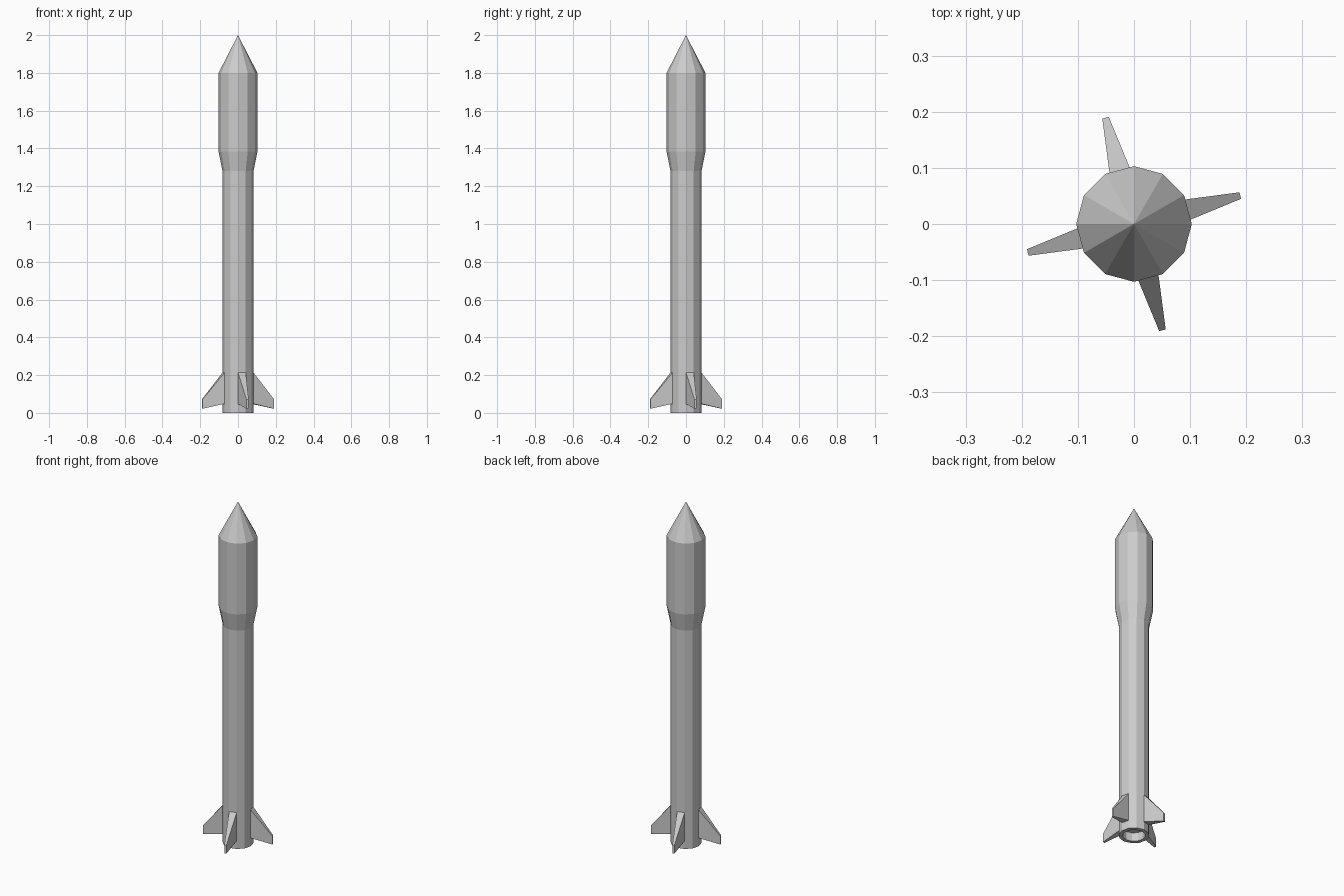
import bpy, bmesh
from math import pi, cos, sin
from mathutils import Matrix

if "Cube" in bpy.data.objects:
    bpy.data.objects.remove(bpy.data.objects["Cube"])

SIDES = 12
BODY_R = 0.082


def finish(bm, name):
    bmesh.ops.recalc_face_normals(bm, faces=bm.faces)
    mesh = bpy.data.meshes.new(name)
    bm.to_mesh(mesh)
    bm.free()
    obj = bpy.data.objects.new(name, mesh)
    bpy.context.collection.objects.link(obj)
    return obj


def lathe(name, profile):
    """Spin (radius, z) points round the z axis into flat-sided rings."""
    bm = bmesh.new()
    rings = []
    for r, z in profile:
        n = SIDES if r else 1
        rings.append([bm.verts.new((r * cos(2 * pi * i / SIDES),
                                    r * sin(2 * pi * i / SIDES), z)) for i in range(n)])
    for a, b in zip(rings, rings[1:]):
        for i in range(SIDES):
            j = (i + 1) % SIDES
            quad = [a[i % len(a)], a[j % len(a)], b[j % len(b)], b[i % len(b)]]
            bm.faces.new(list(dict.fromkeys(quad)))
    return finish(bm, name)


# Hull: recessed nozzle, long body, flared payload section and nose cone
lathe("rocket_hull", [(0, 0.05), (0.06, 0.05), (0.06, 0), (BODY_R, 0), (BODY_R, 1.28),
                      (0.103, 1.385), (0.103, 1.8), (0, 2.0)])

# Fins: each grows from one whole hull facet and tapers outward
root_r = BODY_R * cos(pi / SIDES)
root_w = BODY_R * sin(pi / SIDES)
tip_r, tip_w = 0.196, 0.006
for k in range(4):
    bm = bmesh.new()
    root, tip = [[bm.verts.new((r, s * w, z)) for s, z in
                  ((-1, lo), (1, lo), (1, hi), (-1, hi))]
                 for r, w, lo, hi in ((root_r, root_w, 0.048, 0.213),
                                      (tip_r, tip_w, 0.022, 0.072))]
    bm.faces.new(tip)
    for i in range(4):
        j = (i + 1) % 4
        bm.faces.new((root[i], root[j], tip[j], tip[i]))
    bm.faces.new(root[::-1])
    bm.transform(Matrix.Rotation(pi / SIDES + k * pi / 2, 4, 'Z'))
    finish(bm, f"fin_{k + 1}")
